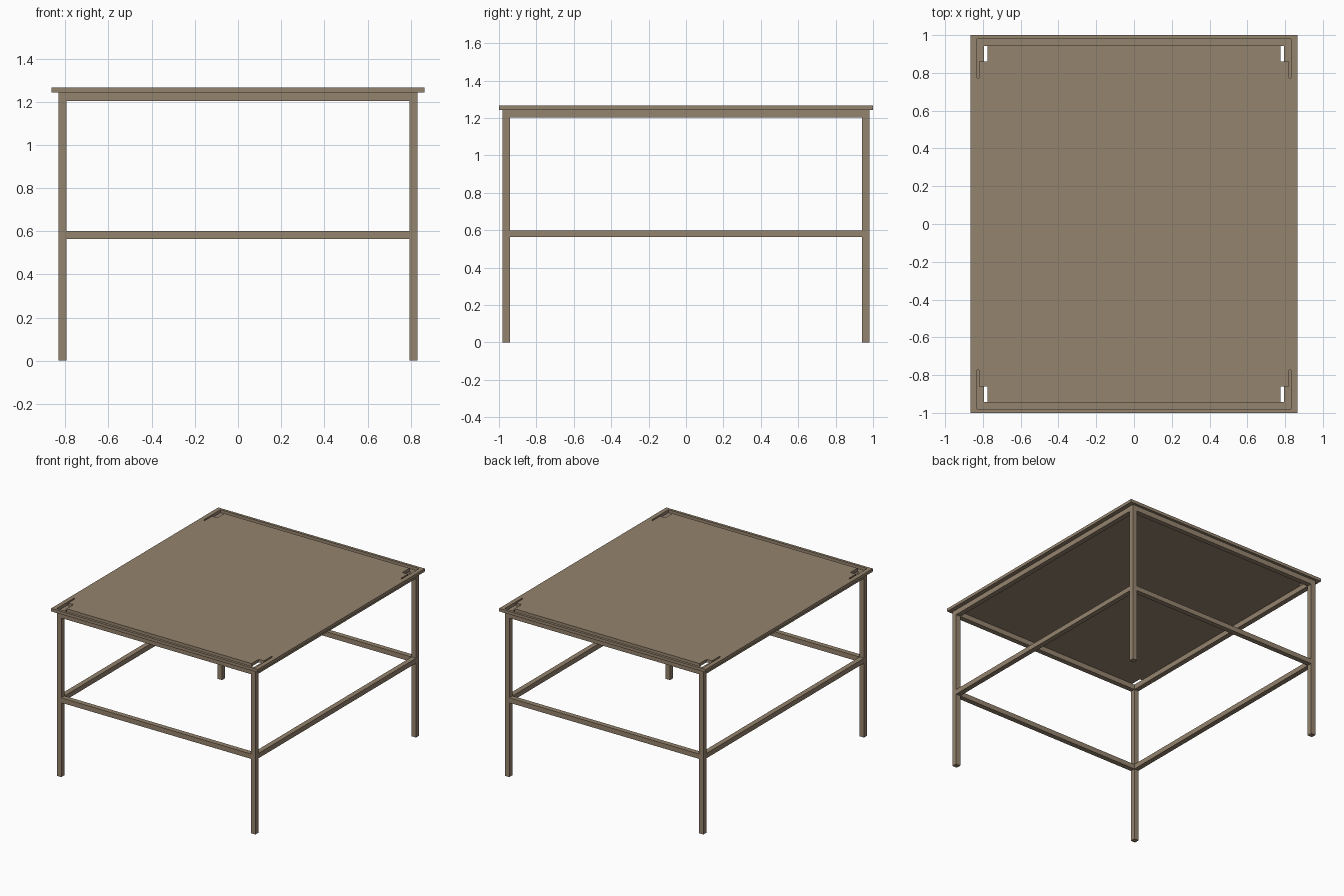
import bpy, bmesh

if "Cube" in bpy.data.objects:
    bpy.data.objects.remove(bpy.data.objects["Cube"])

X, Y, W = 0.832, 0.98, 0.038            # outer frame half sizes, bar width
RX, RY = 0.865, 1.0                     # outer rim half sizes
Z_SEAT, Z_TOP, Z_APRON = 1.243, 1.266, 1.204

mat = bpy.data.materials.new("brown_metal")
mat.diffuse_color = (0.30, 0.23, 0.155, 1)
mat.use_nodes = True
mat.node_tree.nodes["Principled BSDF"].inputs["Base Color"].default_value = mat.diffuse_color


def prism(name, outline, z0, z1):
    """Extrude a flat outline from z0 to z1."""
    bm = bmesh.new()
    face = bm.faces.new([bm.verts.new((x, y, z0)) for x, y in outline])
    ext = bmesh.ops.extrude_face_region(bm, geom=[face])
    bmesh.ops.translate(bm, vec=(0, 0, z1 - z0),
                        verts=[v for v in ext["geom"] if isinstance(v, bmesh.types.BMVert)])
    bmesh.ops.recalc_face_normals(bm, faces=bm.faces)
    me = bpy.data.meshes.new(name)
    bm.to_mesh(me)
    bm.free()
    me.materials.append(mat)
    ob = bpy.data.objects.new(name, me)
    bpy.context.collection.objects.link(ob)
    return ob


def box(name, x0, x1, y0, y1, z0, z1):
    return prism(name, [(x0, y0), (x1, y0), (x1, y1), (x0, y1)], z0, z1)


def mirrored(ob, x=False, y=False):
    m = ob.modifiers.new("mirror", 'MIRROR')
    m.use_axis = (x, y, False)
    m.use_clip = False
    m.use_mirror_merge = False


# Legs
mirrored(box("legs", X - W, X, Y - W, Y, 0, Z_APRON), x=True, y=True)

# Aprons under the top and stretchers halfway down
mirrored(box("side_aprons", X - W, X, -Y, Y, Z_APRON, Z_SEAT), x=True)
mirrored(box("end_aprons", W - X, X - W, Y - W, Y, Z_APRON, Z_SEAT), y=True)
mirrored(box("side_stretchers", X - W, X, W - Y, Y - W, 0.563, 0.6), x=True)
mirrored(box("end_stretchers", W - X, X - W, Y - W, Y, 0.563, 0.6), y=True)

# Rim around the top, just outside the frame
mirrored(box("side_rims", X, RX, -RY, RY, Z_SEAT, Z_TOP), x=True)
mirrored(box("end_rims", -X, X, Y, RY, Z_SEAT, Z_TOP), y=True)

# Table panel with stepped corner notches
q = [(X, 0.773), (0.82, 0.773), (0.82, 0.86), (0.775, 0.86), (0.775, 0.945)]
outline = (q + [(-x, y) for x, y in reversed(q)]
           + [(-x, -y) for x, y in q] + [(x, -y) for x, y in reversed(q)])
prism("table_panel", outline, Z_SEAT, Z_TOP)
